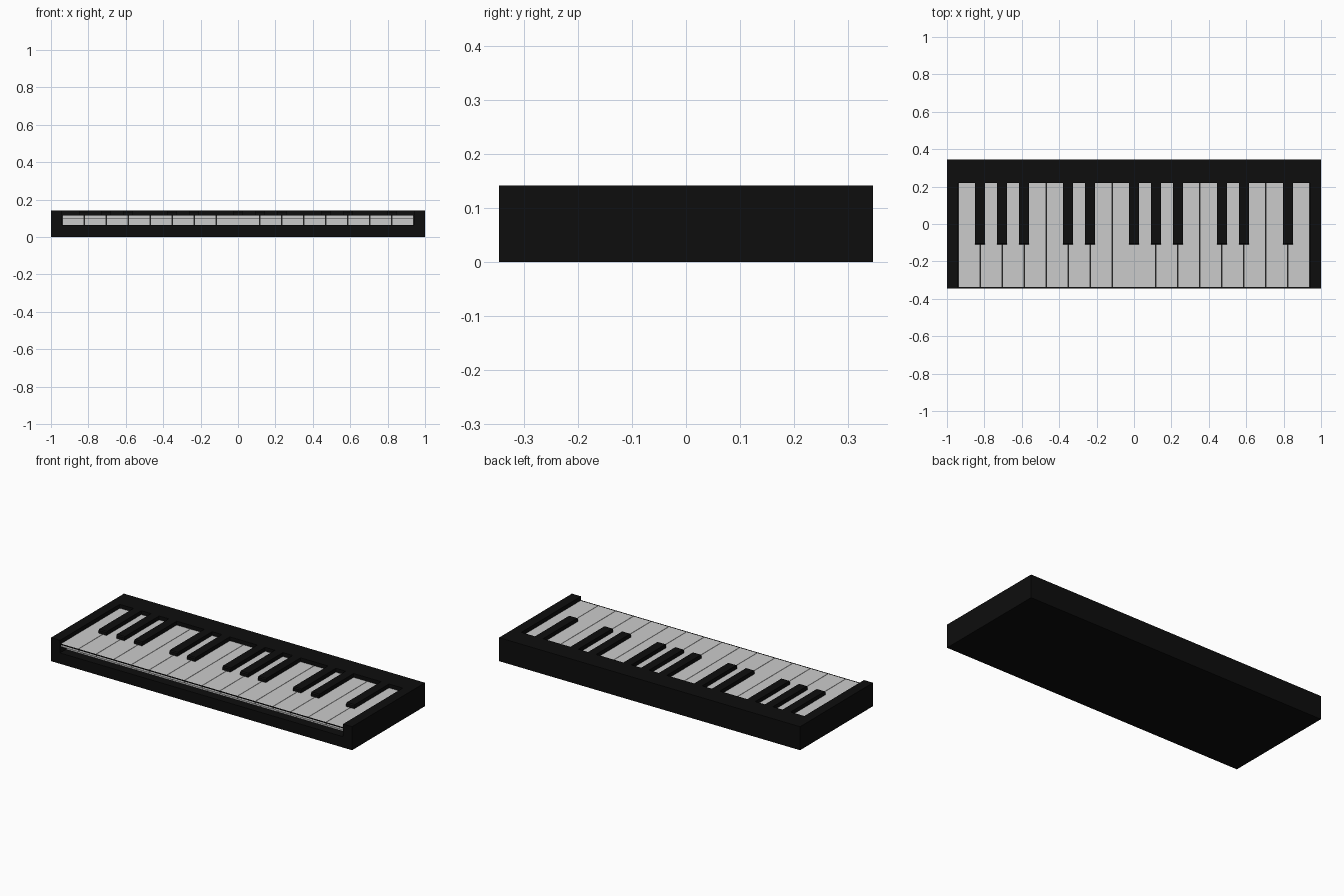
import bpy
import bmesh

HALF_X, HALF_Y, TOP = 1.0, 0.346, 0.141
BED = 0.065                    # height of the key bed
KEYS_X, REAIL_Y = 0.94, 0.22   # inner faces of the end cheeks and rear rail
KEY_FRONT, KEY_TOP = -0.338, 0.118
COUNT, GAP = 16, 0.0025
PITCH = 2 * KEYS_X / COUNT

cube = bpy.data.objects.get("Cube")
if cube:
    bpy.data.objects.remove(cube, do_unlink=True)


def material(name, value):
    m = bpy.data.materials.new(name)
    m.use_nodes = True
    colour = (value, value, value, 1)
    m.diffuse_color = colour
    m.node_tree.nodes["Principled BSDF"].inputs["Base Color"].default_value = colour
    return m


black = material("black plastic", 0.004)
white = material("ivory white", 0.6)


def prism(name, outline, low, high, mat, axis="z"):
    """Extrude an outline along z (points are x, y) or along x (points are y, z)."""
    bm = bmesh.new()
    place = (lambda a, b: (a, b, low)) if axis == "z" else (lambda a, b: (low, a, b))
    face = bm.faces.new([bm.verts.new(place(a, b)) for a, b in outline])
    moved = bmesh.ops.extrude_face_region(bm, geom=[face])["geom"]
    step = high - low
    bmesh.ops.translate(bm, vec=(0, 0, step) if axis == "z" else (step, 0, 0),
                        verts=[v for v in moved if isinstance(v, bmesh.types.BMVert)])
    bmesh.ops.recalc_face_normals(bm, faces=bm.faces)
    mesh = bpy.data.meshes.new(name)
    bm.to_mesh(mesh)
    bm.free()
    mesh.materials.append(mat)
    obj = bpy.data.objects.new(name, mesh)
    bpy.context.collection.objects.link(obj)
    return obj


def rect(x0, x1, y0, y1):
    return [(x0, y0), (x1, y0), (x1, y1), (x0, y1)]


# Case: solid bed with a U-shaped rim of end cheeks and rear rail
prism("case_bed", rect(-HALF_X, HALF_X, -HALF_Y, HALF_Y), 0, BED, black)
rim = [(-HALF_X, -HALF_Y), (-KEYS_X, -HALF_Y), (-KEYS_X, REAIL_Y), (KEYS_X, REAIL_Y),
       (KEYS_X, -HALF_Y), (HALF_X, -HALF_Y), (HALF_X, HALF_Y), (-HALF_X, HALF_Y)]
prism("case_rim", rim, BED, TOP, black)

# White keys: side profile with an overhanging front lip
lip, recess = 0.1, KEY_FRONT + 0.05
key_profile = [(KEY_FRONT, KEY_TOP), (KEY_FRONT, lip), (recess, lip),
               (recess, BED), (REAIL_Y, BED), (REAIL_Y, KEY_TOP)]
for i in range(COUNT):
    left = -KEYS_X + i * PITCH
    prism(f"white_key_{i + 1}", key_profile, left + GAP / 2, left + PITCH - GAP / 2,
          white, axis="x")

# Thin dark edging along the front of the keys
prism("front_edging", rect(-KEYS_X, KEYS_X, -HALF_Y, KEY_FRONT), KEY_TOP - 0.003, KEY_TOP, black)

# Black keys: over chosen joints between white keys, with softened front edge
for joint in (1, 2, 3, 5, 6, 8, 9, 10, 12, 13, 15):
    x = -KEYS_X + joint * PITCH
    profile = [(-0.11, lip), (REAIL_Y, lip), (REAIL_Y, TOP), (-0.104, TOP), (-0.11, TOP - 0.006)]
    prism(f"black_key_{joint}", profile, x - 0.0265, x + 0.0265, black, axis="x")
